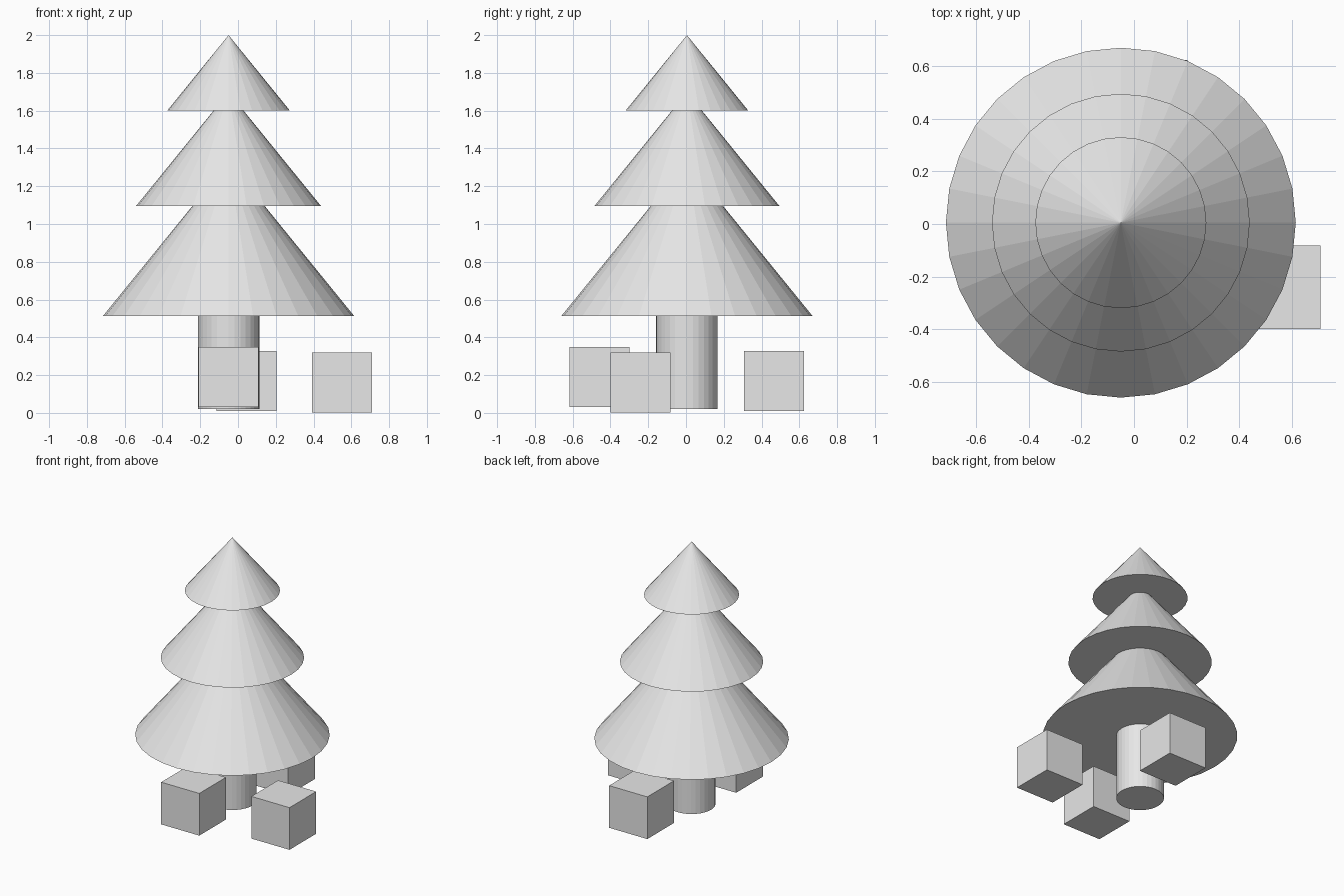
import bpy

cube = bpy.data.objects.get("Cube")
if cube:
    bpy.data.objects.remove(cube, do_unlink=True)

GREY = (0.8, 0.8, 0.8, 1.0)
grey = bpy.data.materials.new("plain grey")
grey.use_nodes = True
grey.diffuse_color = GREY
grey.node_tree.nodes["Principled BSDF"].inputs["Base Color"].default_value = GREY

TREE_X, TREE_Y = -0.05, 0.005


def finish(name):
    obj = bpy.context.object
    obj.name = name
    obj.data.materials.append(grey)
    return obj


# Trunk, running up into the lowest tier
bottom, top = 0.02, 0.6
bpy.ops.mesh.primitive_cylinder_add(
    vertices=32, radius=0.163, depth=top - bottom,
    location=(TREE_X, TREE_Y, (bottom + top) / 2))
finish("trunk")

# Three tiers of branches: closed cones of equal slope
for name, radius, base in (("lower_branches", 0.665, 0.513),
                           ("middle_branches", 0.49, 1.095),
                           ("upper_branches", 0.325, 1.6)):
    height = radius * 1.23
    bpy.ops.mesh.primitive_cone_add(
        vertices=32, radius1=radius, radius2=0, depth=height,
        location=(TREE_X, TREE_Y, base + height / 2))
    finish(name)

# Gift boxes around the trunk
for name, place in (("front_box", (-0.05, -0.458, 0.19)),
                    ("left_box", (0.55, -0.24, 0.16)),
                    ("back_box", (0.045, 0.465, 0.168))):
    bpy.ops.mesh.primitive_cube_add(size=0.318, location=place)
    finish(name)
